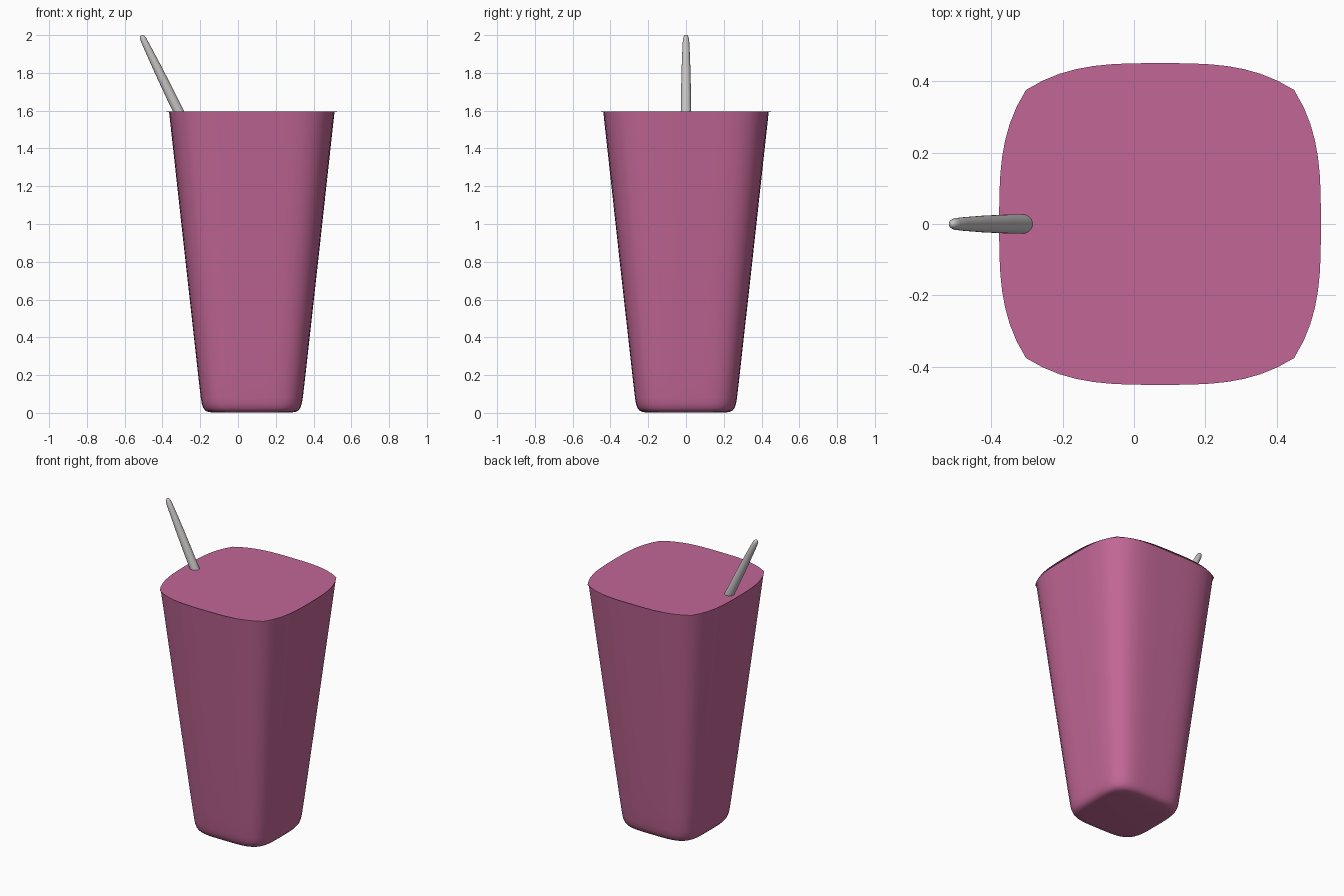
import bpy, bmesh, math
from mathutils import Vector

if "Cube" in bpy.data.objects:
    bpy.data.objects.remove(bpy.data.objects["Cube"])

CX = 0.073      # cup centre in x
TOP = 1.595     # lid height


def material(name, rgb):
    m = bpy.data.materials.new(name)
    m.diffuse_color = (*rgb, 1)
    m.use_nodes = True
    m.node_tree.nodes["Principled BSDF"].inputs["Base Color"].default_value = m.diffuse_color
    return m


pink = material("pink", (0.54, 0.135, 0.305))
grey = material("light grey", (0.57, 0.545, 0.545))


def finish(bm, name, mat, angle):
    bmesh.ops.recalc_face_normals(bm, faces=bm.faces)
    me = bpy.data.meshes.new(name)
    bm.to_mesh(me)
    bm.free()
    me.materials.append(mat)
    ob = bpy.data.objects.new(name, me)
    bpy.context.collection.objects.link(ob)
    bpy.ops.object.select_all(action='DESELECT')
    ob.select_set(True)
    bpy.context.view_layer.objects.active = ob
    bpy.ops.object.shade_smooth_by_angle(angle=math.radians(angle))
    return ob


def loft(bm, rings, cap_start=True, cap_end=True):
    rows = [[bm.verts.new(p) for p in r] for r in rings]
    n = len(rows[0])
    for a, b in zip(rows, rows[1:]):
        for i in range(n):
            j = (i + 1) % n
            bm.faces.new((a[i], a[j], b[j], b[i]))
    if cap_start:
        bm.faces.new(rows[0][::-1])
    if cap_end:
        bm.faces.new(rows[-1])


def squircle(r, z, n=64, e=4.2):
    pts = []
    for i in range(n):
        t = 2 * math.pi * i / n
        c, s = math.cos(t), math.sin(t)
        k = r / (abs(c) ** e + abs(s) ** e) ** (1 / e)
        pts.append((CX + k * c, k * s, z))
    return pts


# Cup: tapered rounded-square body with a soft bottom edge
profile = [(0.2, 0.002), (0.228, 0.004), (0.245, 0.011), (0.257, 0.026),
           (0.265, 0.05), (0.27, 0.08), (0.284, 0.2), (0.353, 0.82),
           (0.438, TOP - 0.001)]
bm = bmesh.new()
loft(bm, [squircle(r, z) for r, z in profile], cap_end=False)
finish(bm, "cup", pink, 40)

# Lid: flat sheet with four bowed sides meeting in blunt corners
bm = bmesh.new()
outline = []
for q in range(4):
    a = q * math.pi / 2
    for i in range(16):
        x = 0.376 * (1 - i / 8)
        y = 0.451 - 0.075 * abs(x / 0.376) ** 3.2
        outline.append((CX + x * math.cos(a) - y * math.sin(a),
                        x * math.sin(a) + y * math.cos(a)))
loft(bm, [[(x, y, z) for x, y in outline] for z in (TOP - 0.001, TOP)])
finish(bm, "lid", pink, 30)

# Stick: leaning tapered rod with a rounded tip
base = Vector((-0.290, 0, 1.545))
tip = Vector((-0.512, 0, 2.0))
axis = (tip - base).normalized()
length = (tip - base).length
side, up = Vector((0, 1, 0)), axis.cross(Vector((0, 1, 0)))
rings = []
for f, r in [(0, 0.0275), (0.3, 0.0265), (0.6, 0.0235), (0.85, 0.019),
             (0.95, 0.0165), (0.98, 0.013), (0.995, 0.008), (1.0, 0.003)]:
    c = base + axis * length * f
    rings.append([c + side * r * math.cos(t) + up * r * math.sin(t)
                  for t in (2 * math.pi * i / 24 for i in range(24))])
bm = bmesh.new()
loft(bm, rings)
finish(bm, "stick", grey, 50)
